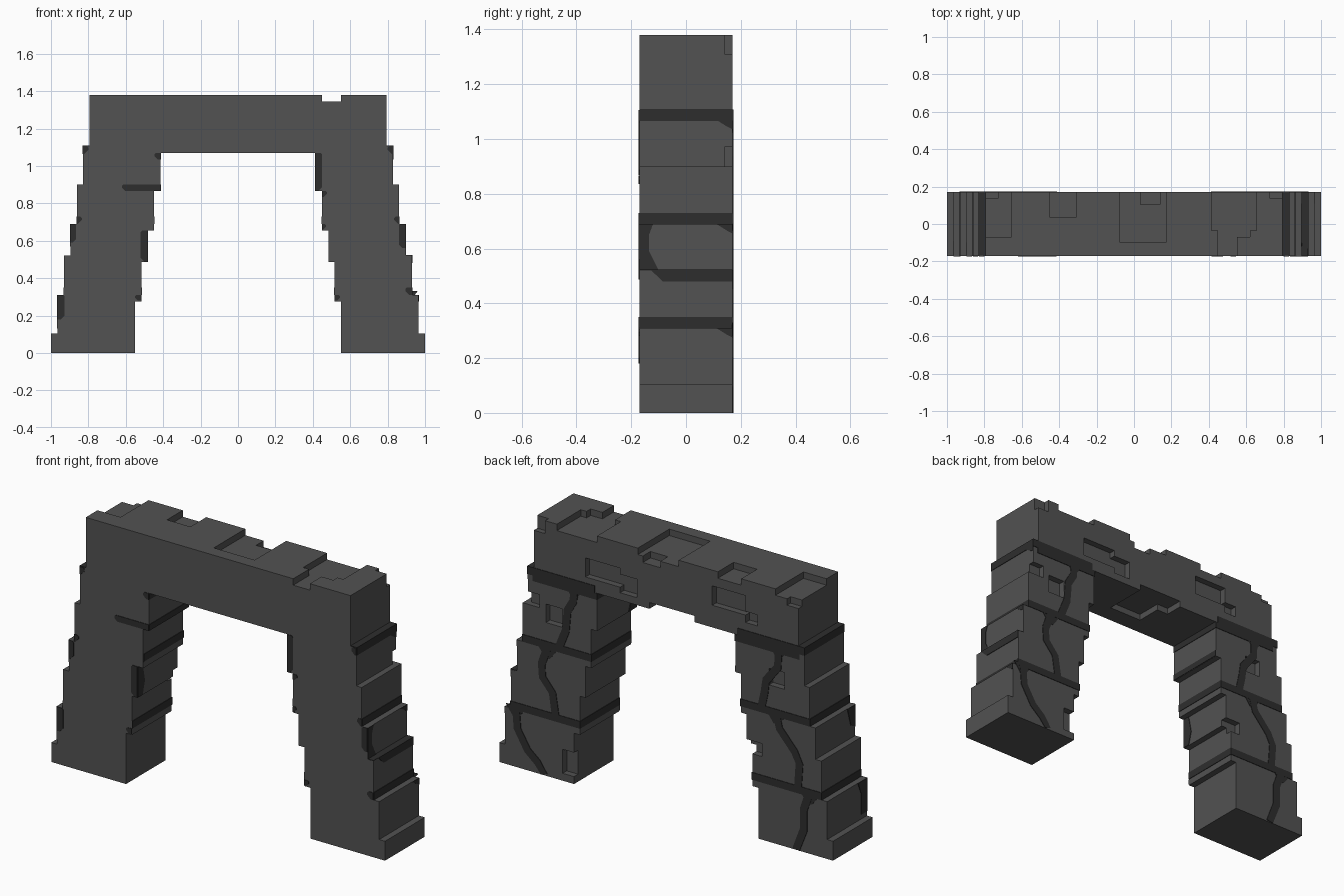
import bpy, bmesh
from mathutils import Vector

if "Cube" in bpy.data.objects:
    bpy.data.objects.remove(bpy.data.objects["Cube"], do_unlink=True)

D = 0.17      # half depth of the arch
T = 0.003     # thickness of the mortar plates


def material(name, v):
    m = bpy.data.materials.new(name)
    m.use_nodes = True
    m.diffuse_color = (v, v, v, 1)
    bsdf = m.node_tree.nodes["Principled BSDF"]
    bsdf.inputs["Base Color"].default_value = (v, v, v, 1)
    bsdf.inputs["Roughness"].default_value = 0.9
    return m


STONE = material("grey stone", 0.085)
MORTAR = material("dark mortar", 0.027)


def finish(bm, name, mat):
    bmesh.ops.recalc_face_normals(bm, faces=bm.faces)
    me = bpy.data.meshes.new(name)
    bm.to_mesh(me)
    bm.free()
    me.materials.append(mat)
    ob = bpy.data.objects.new(name, me)
    bpy.context.collection.objects.link(ob)
    return ob


def add_prism(bm, pts, push):
    """Extrude a flat polygon along a vector."""
    f = bm.faces.new([bm.verts.new(p) for p in pts])
    r = bmesh.ops.extrude_face_region(bm, geom=[f])
    vs = [e for e in r["geom"] if isinstance(e, bmesh.types.BMVert)]
    bmesh.ops.translate(bm, vec=Vector(push), verts=vs)


def add_box(bm, x0, x1, y0, y1, z0, z1):
    add_prism(bm, [(x0, y0, z0), (x1, y0, z0), (x1, y1, z0), (x0, y1, z0)],
              (0, 0, z1 - z0))


# Stepped arch outline: (height of the step's top, half width)
outer = [(0.105, 1.0), (0.31, 0.965), (0.52, 0.93), (0.69, 0.895),
         (0.90, 0.86), (1.105, 0.828), (1.38, 0.793)]
inner = [(0.275, 0.552), (0.485, 0.517), (0.655, 0.483), (0.865, 0.449),
         (1.07, 0.415)]


def stair(steps):
    pts, z = [], 0.0
    for top, w in steps:
        pts += [(w, z), (w, top)]
        z = top
    return pts


half = list(reversed(stair(inner))) + stair(outer)
left_half = [(-x, z) for x, z in reversed(half)]
bm = bmesh.new()
add_prism(bm, [(x, -D, z) for x, z in half + left_half], (0, 2 * D, 0))
arch = finish(bm, "stone_arch", STONE)

# Chips knocked out of the stone: x0, x1, y0, y1, z0, z1
E, B = 0.25, 0.135
chips = [
    # top
    (-0.9, -0.655, -0.07, E, 1.345, 1.5), (-0.9, -0.725, 0.14, E, 1.31, 1.5),
    (-0.45, -0.31, 0.035, E, 1.345, 1.5), (-0.075, 0.17, -0.10, E, 1.345, 1.5),
    (0.035, 0.14, 0.105, E, 1.31, 1.5), (0.415, 0.655, -0.035, E, 1.345, 1.5),
    (0.45, 0.62, -0.07, E, 1.345, 1.5), (0.45, 0.55, -E, E, 1.345, 1.5),
    (0.725, 0.9, 0.14, E, 1.31, 1.5),
    # back of the lintel
    (0.276, 0.483, B, E, 1.14, 1.243), (0.174, 0.276, B, E, 1.11, 1.21),
    (-0.476, -0.276, B, E, 1.19, 1.295), (-0.548, -0.476, B, E, 1.15, 1.21),
    # back and edges of the legs
    (0.62, 0.72, B, E, 0.83, 0.93), (0.76, 0.9, 0.14, E, 0.90, 0.97),
    (0.5, 0.62, B, E, 0.04, 0.17), (-0.71, -0.617, B, E, 0.85, 0.94),
    (-0.575, -0.4, B, E, 0.45, 0.52),
    # underside of the lintel
    (-0.17, 0.10, 0.07, E, 1.0, 1.104), (-0.10, 0.10, -0.07, 0.08, 1.0, 1.104),
]
cutters = []
for c in chips:
    cb = bmesh.new()
    add_box(cb, *c)
    cut = finish(cb, "chip_cutter", STONE)
    cut.hide_render = True
    cutters.append(cut)
    mod = arch.modifiers.new("chip", "BOOLEAN")
    mod.operation, mod.solver, mod.object = "DIFFERENCE", "EXACT", cut
bpy.context.view_layer.update()
dg = bpy.context.evaluated_depsgraph_get()
carved = bpy.data.meshes.new_from_object(arch.evaluated_get(dg))
arch.modifiers.clear()
arch.data = carved
carved.materials.clear()
carved.materials.append(STONE)
for p in carved.polygons:
    p.material_index = 0
for cut in cutters:
    bpy.data.objects.remove(cut, do_unlink=True)

# Mortar courses wrapping the back and sides of each leg: z0, z1, inner, outer
bm = bmesh.new()
courses = [(1.065, 1.105 + T, 0.43, 0.828), (1.035, 1.07, 0.415, 0.80),
           (0.69, 0.73, 0.449, 0.86), (0.31, 0.35, 0.517, 0.93)]
for s in (-1, 1):
    for z0, z1, xi, xo in courses:
        x0, x1 = sorted((s * (xi - T), s * (xo + (T if xo > 0.81 else 0))))
        add_box(bm, x0, x1, -D + 0.001, D + T, z0, z1)
finish(bm, "mortar_courses", MORTAR)


# Upright cracks on the back
def ribbon(bm, path, w):
    rows = []
    for i, (x, z) in enumerate(path):
        a, b = path[max(i - 1, 0)], path[min(i + 1, len(path) - 1)]
        d = Vector((b[0] - a[0], b[1] - a[1])).normalized()
        n = Vector((-d.y, d.x)) * w / 2
        rows.append(((x + n.x, max(z + n.y, 0)), (x - n.x, max(z - n.y, 0))))
    outline = [r[0] for r in rows] + [r[1] for r in reversed(rows)]
    add_prism(bm, [(x, D - 0.002, z) for x, z in outline], (0, T + 0.002, 0))


cracks = [
    [(0.55, 1.07), (0.555, 0.99), (0.59, 0.93), (0.60, 0.82), (0.64, 0.72)],
    [(0.71, 0.70), (0.745, 0.60), (0.74, 0.53), (0.68, 0.46), (0.66, 0.33)],
    [(0.90, 0.33), (0.89, 0.21), (0.83, 0.11), (0.77, 0.06), (0.73, 0.0)],
    [(-0.675, 1.07), (-0.67, 0.96), (-0.60, 0.87), (-0.59, 0.80), (-0.57, 0.71)],
    [(-0.66, 0.71), (-0.68, 0.63), (-0.77, 0.53), (-0.80, 0.47), (-0.79, 0.33)],
    [(-0.86, 0.33), (-0.825, 0.23), (-0.825, 0.12), (-0.78, 0.0)],
]
bm = bmesh.new()
for path in cracks:
    ribbon(bm, path, 0.044)
    # widened joint where a crack meets the course above
    x, z = path[0]
    tri = [(x - 0.06, z), (x + 0.06, z), (x + 0.015, z - 0.06), (x - 0.015, z - 0.06)]
    add_prism(bm, [(a, D - 0.002, b) for a, b in tri], (0, T + 0.001, 0))
finish(bm, "back_cracks", MORTAR)

# Mortar showing at the edges of the front: edge x, far x, z0, z1
front = [
    (-0.965, -0.927, 0.18, 0.31), (-0.895, -0.865, 0.59, 0.69),
    (-0.86, -0.835, 0.69, 0.73), (-0.828, -0.80, 1.065, 1.105),
    (-0.415, -0.447, 1.035, 1.07), (-0.415, -0.62, 0.867, 0.90),
    (-0.483, -0.52, 0.487, 0.655), (-0.517, -0.55, 0.28, 0.31),
    (0.415, 0.45, 0.867, 1.07), (0.449, 0.475, 0.835, 0.865),
    (0.449, 0.47, 0.66, 0.69), (0.517, 0.545, 0.28, 0.31),
    (0.895, 0.86, 0.56, 0.69), (0.828, 0.80, 1.065, 1.105),
    (0.86, 0.835, 0.69, 0.73), (0.93, 0.895, 0.31, 0.35),
]
bm = bmesh.new()
for xe, xf, z0, z1 in front:
    c = min(0.02, (z1 - z0) / 2)
    s = c if xf > xe else -c
    poly = [(xe, z0), (xf - s, z0), (xf, z0 + c), (xf, z1 - c * 0.4),
            (xf - s * 0.4, z1), (xe, z1)]
    add_prism(bm, [(x, -D + 0.002, z) for x, z in poly], (0, -T - 0.002, 0))
finish(bm, "front_mortar", MORTAR)

# Mortar patches on the sides of the legs: x of the face, direction, (y, z) outline
sides = [
    (0.895, 1, [(-D, 0.69), (-0.12, 0.69), (-0.135, 0.65), (-0.135, 0.59),
                (-0.10, 0.52), (-D, 0.52)]),
    (0.93, 1, [(-0.13, 0.523), (-0.085, 0.48), (D, 0.48), (D, 0.523)]),
    (-0.965, -1, [(-D, 0.31), (-0.09, 0.31), (-0.12, 0.24), (-0.12, 0.13), (-D, 0.13)]),
    (-0.895, -1, [(-D, 0.69), (-0.10, 0.69), (-0.13, 0.59), (-D, 0.57)]),
    (-0.483, 1, [(-D, 0.655), (-0.13, 0.655), (-0.11, 0.56), (-0.13, 0.487), (-D, 0.487)]),
    (-0.415, 1, [(-D, 0.867), (D, 0.867), (D, 0.90), (-D, 0.90)]),
    (0.415, -1, [(-D, 0.867), (-0.10, 0.867), (-0.13, 0.95), (-0.10, 1.07), (-D, 1.07)]),
]
for x, z in ((0.828, 1.07), (0.895, 0.69), (0.965, 0.31)):
    sides.append((x, 1, [(0.11, z), (D, z), (D, z - 0.035), (0.15, z - 0.025)]))
bm = bmesh.new()
for x, s, poly in sides:
    add_prism(bm, [(x - s * 0.002, y, z) for y, z in poly], (s * (T + 0.002), 0, 0))
# dark ledge above the widened right-hand course
add_box(bm, 0.89, 0.93, -D + 0.001, D, 0.515, 0.52 + T)
finish(bm, "side_mortar", MORTAR)
